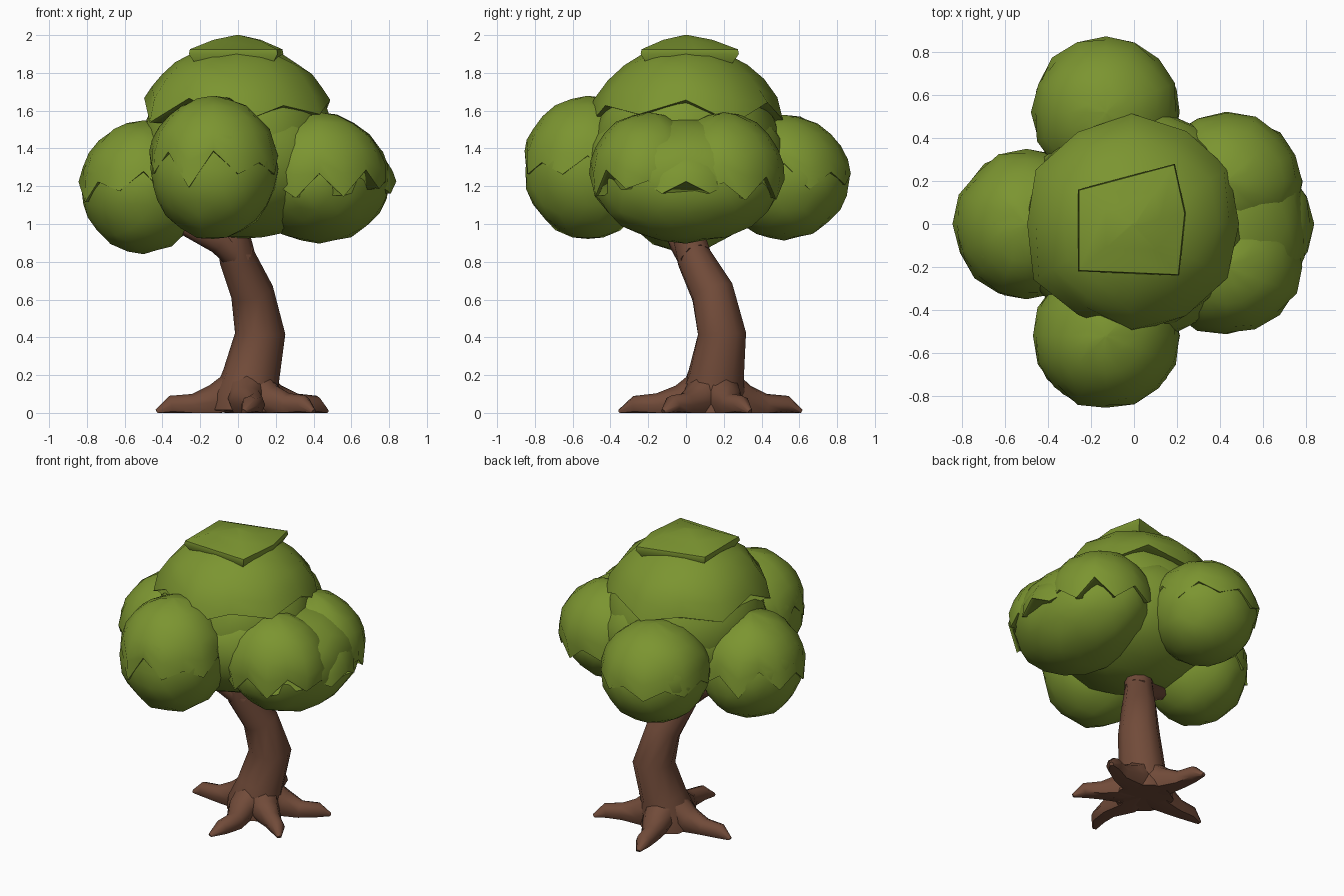
import bpy, bmesh, math, random
from mathutils import Vector

if "Cube" in bpy.data.objects:
    bpy.data.objects.remove(bpy.data.objects["Cube"])

random.seed(7)


def material(name, rgb):
    m = bpy.data.materials.new(name)
    m.diffuse_color = (*rgb, 1)
    m.use_nodes = True
    m.node_tree.nodes["Principled BSDF"].inputs["Base Color"].default_value = m.diffuse_color
    return m


LEAF = material("leaf green", (0.2, 0.3, 0.03))
BARK = material("bark brown", (0.165, 0.07, 0.041))


def finish(bm, name, mat, angle=50):
    bmesh.ops.recalc_face_normals(bm, faces=bm.faces)
    me = bpy.data.meshes.new(name)
    bm.to_mesh(me)
    bm.free()
    me.materials.append(mat)
    ob = bpy.data.objects.new(name, me)
    bpy.context.collection.objects.link(ob)
    bpy.ops.object.select_all(action='DESELECT')
    ob.select_set(True)
    bpy.context.view_layer.objects.active = ob
    bpy.ops.object.shade_smooth_by_angle(angle=math.radians(angle))
    return ob


def skin(bm, rings):
    """Join rings of equal length with quads and cap both ends."""
    vs = [[bm.verts.new(p) for p in r] for r in rings]
    n = len(vs[0])
    for a, b in zip(vs, vs[1:]):
        for i in range(n):
            bm.faces.new((a[i], a[(i + 1) % n], b[(i + 1) % n], b[i]))
    bm.faces.new(vs[0])
    bm.faces.new(vs[-1])


def tube(bm, path, radii, sides=10, wobble=0.04):
    pts = [Vector(p) for p in path]
    rings = []
    for i, p in enumerate(pts):
        d = (pts[min(i + 1, len(pts) - 1)] - pts[max(i - 1, 0)]).normalized()
        ref = Vector((0, 1, 0)) if abs(d.z) > 0.7 else Vector((0, 0, 1))
        u = ref.cross(d).normalized()
        v = d.cross(u)
        ring = []
        for k in range(sides):
            a = 2 * math.pi * k / sides
            r = radii[i] * (1 + random.uniform(-wobble, wobble))
            q = p + (u * math.cos(a) + v * math.sin(a)) * r
            q.z = max(q.z, 0)
            ring.append(q)
        rings.append(ring)
    skin(bm, rings)


def leaf_ball(name, c, r, jitter=0.03):
    """Lumpy rounded mass of leaves."""
    bm = bmesh.new()
    bmesh.ops.create_icosphere(bm, subdivisions=3, radius=1)
    for v in bm.verts:
        k = 1 + random.uniform(-jitter, jitter * 0.6)
        v.co = Vector(c) + Vector(v.co[i] * r[i] * k for i in range(3))
    return finish(bm, name, LEAF)


def leaf_shell(name, c, r, rim=95, zig=9, teeth=8, tuck=0.92):
    """Overhanging dome of leaves with a ragged zigzag rim."""
    n, steps = teeth * 2, 6
    drop = [rim + (zig if k % 2 else -zig) * random.uniform(0.2, 1.2) for k in range(n)]
    rings = []
    for s in range(1, steps + 2):
        t, scale = (s / steps, 1) if s <= steps else (1, tuck)
        ring = []
        for k in range(n):
            th = math.radians((rim + (drop[k] - rim) * t * t) * t)
            a = 2 * math.pi * k / n
            f = scale * (1 + random.uniform(-0.025, 0.012))
            ring.append(Vector(c) + Vector((r[0] * math.sin(th) * math.cos(a),
                                            r[1] * math.sin(th) * math.sin(a),
                                            r[2] * math.cos(th))) * f)
        rings.append(ring)
    top = Vector(c) + Vector((0, 0, r[2]))
    rings.insert(0, [top.lerp(p, 0.1) + Vector((0, 0, 0.1 * (top.z - p.z))) for p in rings[0]])
    bm = bmesh.new()
    skin(bm, rings)
    return finish(bm, name, LEAF)


# Trunk: a leaning S-curve that continues inside the crown
bm = bmesh.new()
tube(bm, [(0.04, 0.14, 0), (0.045, 0.145, 0.08), (0.065, 0.16, 0.2), (0.115, 0.19, 0.42),
          (0.075, 0.14, 0.64), (-0.005, 0.045, 0.82), (-0.03, 0.01, 0.95), (-0.04, 0.0, 1.2)],
     [0.19, 0.18, 0.15, 0.134, 0.114, 0.095, 0.088, 0.07])
finish(bm, "trunk", BARK)

# Branch forking towards the left leaf mass
bm = bmesh.new()
tube(bm, [(0.02, 0.05, 0.82), (-0.1, -0.02, 0.92), (-0.28, -0.07, 1.0), (-0.4, -0.08, 1.1)],
     [0.09, 0.08, 0.06, 0.03], 8)
finish(bm, "branch", BARK)

# Five knobbly roots spreading from the trunk base
base = Vector((0.05, 0.15, 0))
tips = [(-0.43, 0.13), (0.03, -0.35), (0.4, -0.12), (0.47, 0.34), (-0.06, 0.61)]
bm = bmesh.new()
for x, y in tips:
    tip = Vector((x, y, 0))
    d = tip - base
    side = Vector((-d.y, d.x, 0)) * random.uniform(-0.1, 0.1)
    path = [base + d * t + side * b + Vector((0, 0, z)) for t, b, z in
            ((0.1, 0, 0.12), (0.36, 0, 0.06), (0.6, 1, 0.042), (0.84, 0.7, 0.042), (1, 0, 0.005))]
    tube(bm, path, [0.12, 0.09, 0.06, 0.05, 0.014], 8)
finish(bm, "roots", BARK)

# Central crown: core, fuller lower body, ragged dome and a faceted top cap
leaf_ball("crown_core", (0, 0, 1.42), (0.51, 0.5, 0.47))
leaf_ball("crown_body", (0.02, 0, 1.32), (0.55, 0.54, 0.4))
leaf_shell("crown_dome", (-0.01, 0, 1.5), (0.53, 0.52, 0.45), rim=77, zig=8, teeth=6, tuck=0.94)
bm = bmesh.new()
cap = [(-0.26, 0.16), (0.19, 0.28), (0.24, 0.05), (0.21, -0.24), (-0.26, -0.22)]
skin(bm, [[(x * s, y * s, z) for x, y in cap] for s, z in
          ((0.85, 1.84), (1, 1.9), (0.98, 1.925), (0.5, 1.975), (0.04, 2.0))])
finish(bm, "crown_cap", LEAF)

# Round leaf masses on the left, front and back, each with a ragged shell
for name, c, r in (("left", (-0.5, 0, 1.19), (0.335, 0.35, 0.35)),
                   ("front", (-0.13, -0.52, 1.29), (0.345, 0.345, 0.38)),
                   ("back", (-0.13, 0.52, 1.24), (0.345, 0.35, 0.33))):
    leaf_ball(name + "_leaves", c, [k * 0.985 for k in r])
    leaf_shell(name + "_leaf_shell", c, [k * 1.02 for k in r], rim=90, zig=13)

# Wide right leaf mass: core, two upper lobes and a lower middle lobe
leaf_ball("right_leaves", (0.43, 0, 1.23), (0.375, 0.5, 0.33))
for sign, label in ((-1, "front"), (1, "back")):
    leaf_shell("right_lobe_" + label, (0.43, 0.2 * sign, 1.25), (0.355, 0.32, 0.34), rim=98, zig=12)
leaf_shell("right_lobe_middle", (0.485, 0, 1.18), (0.355, 0.34, 0.28), rim=88, zig=12)
